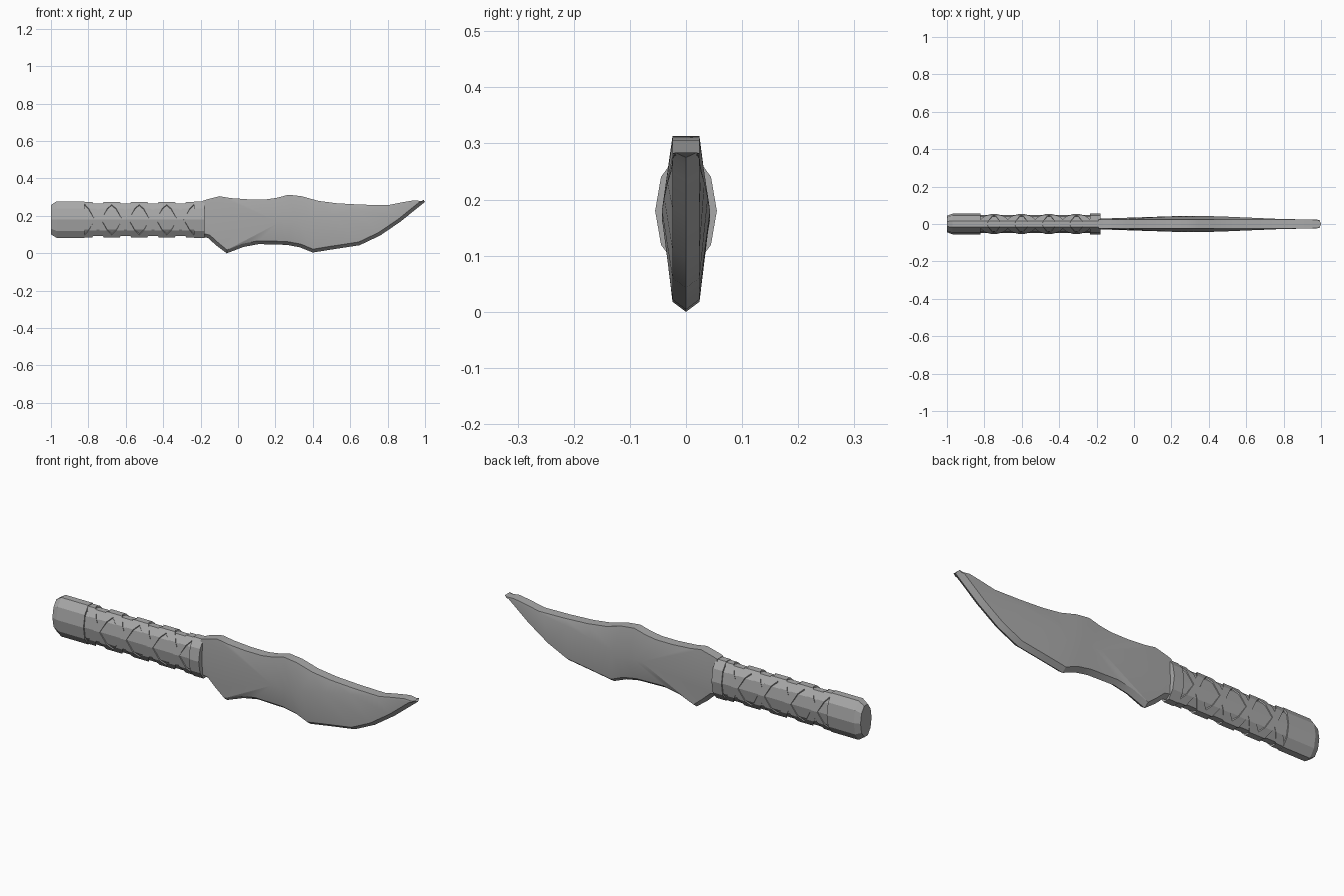
import bpy, bmesh, math
from mathutils import Vector

if "Cube" in bpy.data.objects:
    bpy.data.objects.remove(bpy.data.objects["Cube"])

steel = bpy.data.materials.new("grey")
steel.diffuse_color = (0.4, 0.4, 0.4, 1)
steel.use_nodes = True
steel.node_tree.nodes["Principled BSDF"].inputs["Base Color"].default_value = steel.diffuse_color

MID_Z = 0.18          # height of the handle axis
RY, RZ = 0.055, 0.103  # handle radii


def add_loft(bm, sections, closed=False):
    """Bridge equal-length loops of points; cap the ends unless closed."""
    rings = [[bm.verts.new(p) for p in s] for s in sections]
    n = len(rings[0])
    pairs = list(zip(rings, rings[1:]))
    for a, b in pairs:
        for i in range(n):
            j = (i + 1) % n
            bm.faces.new((a[i], a[j], b[j], b[i]))
    bm.faces.new(rings[0])
    bm.faces.new(rings[-1])


def finish(bm, name):
    bmesh.ops.remove_doubles(bm, verts=bm.verts, dist=0.0005)
    bmesh.ops.recalc_face_normals(bm, faces=bm.faces)
    me = bpy.data.meshes.new(name)
    bm.to_mesh(me)
    bm.free()
    me.materials.append(steel)
    ob = bpy.data.objects.new(name, me)
    bpy.context.collection.objects.link(ob)
    return ob


def handle_point(x, deg, s):
    """Point on the ten-sided handle outline at a given angle and scale."""
    a = math.radians(deg)
    if deg % 36:       # mid-edge of the flat top or bottom
        s *= math.cos(math.radians(18))
    return Vector((x, RY * s * math.cos(a), MID_Z + RZ * s * math.sin(a)))


def ring(x, s):
    return [handle_point(x, k * 36, s) for k in range(10)]


# handle: pommel, recessed grip and front collar turned from one profile
bm = bmesh.new()
add_loft(bm, [ring(x, s) for x, s in (
    (-1.0, 0.8), (-0.97, 1), (-0.82, 1), (-0.82, 0.89),
    (-0.235, 0.89), (-0.235, 1), (-0.18, 1))])
finish(bm, "handle")

# grip wrap: crossing bands on each side, meeting on top and underneath
bm = bmesh.new()
PITCH = 0.147
for i in range(4):
    start = -0.822 + i * PITCH
    for side in (0, 1):
        for down in (0, 1):
            path = []
            for d in (90, 72, 36, 0, -36, -72, -90):
                t = (90 - d) / 180
                x = start + PITCH * (t if down else 1 - t)
                w = 0.017 + 0.018 * abs(2 * t - 1) ** 2
                ang = 180 - d if side else d
                x0, x1 = max(x - w, -0.83), min(x + w, -0.225)
                path.append([handle_point(x0, ang, 0.85),
                             handle_point(x0, ang, 0.965),
                             handle_point(x1, ang, 0.965),
                             handle_point(x1, ang, 0.85)])
            add_loft(bm, path)
bmesh.ops.recalc_face_normals(bm, faces=bm.faces)
finish(bm, "grip_wrap")

# blade stations: spine x z, ridge x z half-thickness, cutting edge x z
stations = [
    (-0.19, 0.28, -0.19, 0.17, 0.028, -0.19, 0.088),
    (-0.17, 0.287, -0.17, 0.17, 0.029, -0.16, 0.082),
    (-0.10, 0.305, 0.22, 0.165, 0.042, -0.12, 0.045),
    (-0.04, 0.295, 0.22, 0.165, 0.042, -0.06, 0.0),
    (0.06, 0.288, 0.22, 0.165, 0.042, 0.03, 0.034),
    (0.15, 0.288, 0.26, 0.165, 0.043, 0.11, 0.049),
    (0.21, 0.297, 0.29, 0.165, 0.043, 0.26, 0.045),
    (0.27, 0.313, 0.32, 0.168, 0.043, 0.33, 0.032),
    (0.34, 0.305, 0.38, 0.18, 0.043, 0.40, 0.004),
    (0.43, 0.28, 0.38, 0.18, 0.043, 0.50, 0.02),
    (0.53, 0.267, 0.50, 0.203, 0.039, 0.65, 0.043),
    (0.66, 0.26, 0.64, 0.23, 0.033, 0.76, 0.095),
    (0.80, 0.257, 0.78, 0.25, 0.027, 0.87, 0.17),
    (0.88, 0.273, 0.88, 0.262, 0.025, 0.95, 0.235),
    (0.94, 0.283, 0.94, 0.274, 0.024, 0.985, 0.263),
    (0.985, 0.279, 0.98, 0.274, 0.023, 1.0, 0.275),
]
edge = [Vector((s[5], 0, s[6])) for s in stations]
sections = []
for i, (tx, tz, rx, rz, ry, ex, ez) in enumerate(stations):
    # bevel line lies inward of the cutting edge
    d = (edge[min(i + 1, len(edge) - 1)] - edge[max(i - 1, 0)]).normalized()
    width = 0.018 if i < len(stations) - 1 else 0.012
    bx, bz = ex - d.z * width, ez + d.x * width
    h = 0.024 if i < len(stations) - 1 else 0.02
    sections.append([(tx, h, tz), (tx, -h, tz), (rx, -ry, rz), (bx, -h, bz),
                     (ex, 0, ez), (bx, h, bz), (rx, ry, rz)])
bm = bmesh.new()
add_loft(bm, sections)
blade = finish(bm, "blade")
bpy.context.view_layer.objects.active = blade
blade.select_set(True)
bpy.ops.object.shade_smooth_by_angle(angle=math.radians(25))
